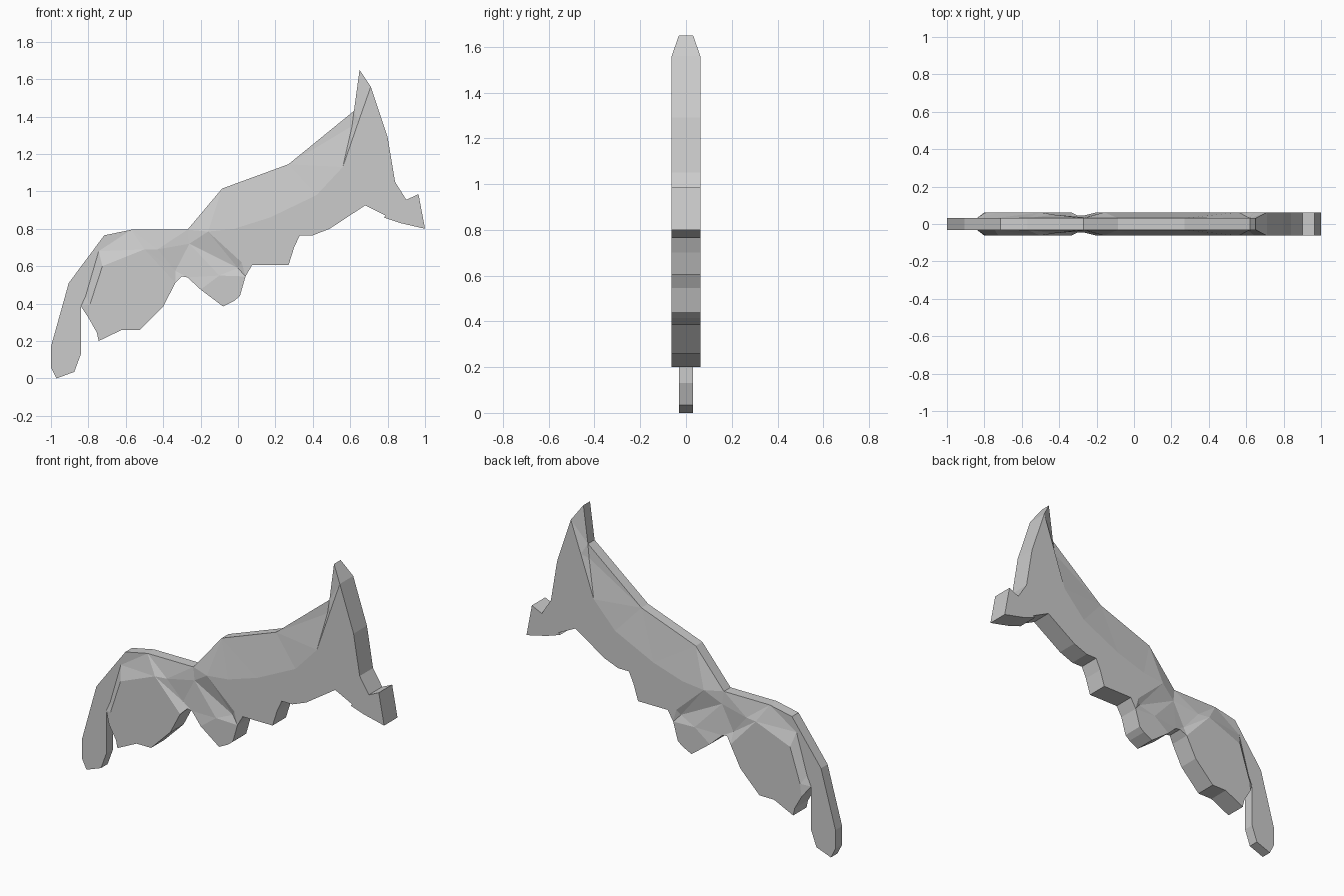
import bpy, bmesh
from mathutils import Vector
from mathutils.geometry import delaunay_2d_cdt

if "Cube" in bpy.data.objects:
    bpy.data.objects.remove(bpy.data.objects["Cube"])

THIN, FULL = 0.031, 0.0625


def slab(name, runs, inner, creases):
    """Mirrored relief slab: outline runs and inner points carry half thickness."""
    pts = [(x, z, h) for h, run in runs for x, z in run]
    n = len(pts)
    pts += inner
    edges = [(n + a, n + b) for a, b in creases]
    verts, _, faces, orig, _, _ = delaunay_2d_cdt(
        [Vector(p[:2]) for p in pts], edges, [list(range(n))], 1, 1e-5)
    depth = [pts[o[0]][2] if o else FULL for o in orig]
    bm = bmesh.new()
    front = [bm.verts.new((v.x, -h, v.y)) for v, h in zip(verts, depth)]
    back = [bm.verts.new((v.x, h, v.y)) for v, h in zip(verts, depth)]
    for f in faces:
        bm.faces.new([front[i] for i in f])
        bm.faces.new([back[i] for i in reversed(f)])
    # rim joining the two sides along every open edge
    twin = dict(zip(front, back))
    for e in [e for e in bm.edges if e.is_boundary and e.verts[0] in twin]:
        a, b = e.verts
        bm.faces.new((a, b, twin[b], twin[a]))
    bmesh.ops.delete(bm, geom=[v for v in bm.verts if not v.link_faces], context='VERTS')
    bmesh.ops.recalc_face_normals(bm, faces=bm.faces)
    mesh = bpy.data.meshes.new(name)
    bm.to_mesh(mesh)
    bm.free()
    bpy.context.collection.objects.link(bpy.data.objects.new(name, mesh))


# outline, clockwise from the tail tip
tail = [(-.84, .385), (-.84, .13), (-.875, .035), (-.97, 0), (-1, .06), (-1, .17), (-.905, .51)]
spine = [(-.715, .765), (-.57, .795), (-.27, .795), (-.085, 1.015), (.27, 1.145),
         (.62, 1.43), (.65, 1.65)]
head = [(.71, 1.56), (.8, 1.29), (.84, 1.05), (.9, .955), (.965, .985), (1, .8),
        (.87, .83), (.78, .86), (.79, .87), (.68, .925)]
front_leg = [(.49, .8), (.4, .765), (.33, .765), (.3, .7), (.27, .605), (.075, .605)]
belly = [(.04, .545), (.01, .44), (-.02, .415), (-.08, .385), (-.2, .475)]
flank = [(-.27, .54), (-.3, .545)]
hind_leg = [(-.335, .51), (-.4, .385), (-.525, .26), (-.62, .26), (-.745, .2),
            (-.755, .245), (-.8, .325)]

# points on the side relief: tail root, haunch, flank hollow, shoulder, ear root
inner = [(-.745, .68, THIN), (-.815, .44, THIN), (-.725, .6, FULL), (-.79, .4, FULL),
         (-.5, .69, FULL), (-.43, .69, .05), (-.335, .575, .035), (-.26, .72, .035),
         (-.16, .785, FULL), (.02, .62, FULL), (0, .59, .047), (-.02, .8, FULL),
         (.17, .86, FULL), (.42, .98, FULL), (.56, 1.13, FULL), (.645, 1.375, FULL),
         (.61, 1.35, .035), (-.1, .55, FULL)]
creases = [(0, 1), (2, 3), (5, 6), (8, 9), (8, 11), (11, 12), (12, 13), (13, 14), (14, 15),
           (14, 16), (7, 10)]

slab("animal_body",
     [(THIN, tail + spine), (FULL, head + front_leg + belly), (.045, flank), (FULL, hind_leg)],
     inner, creases)
